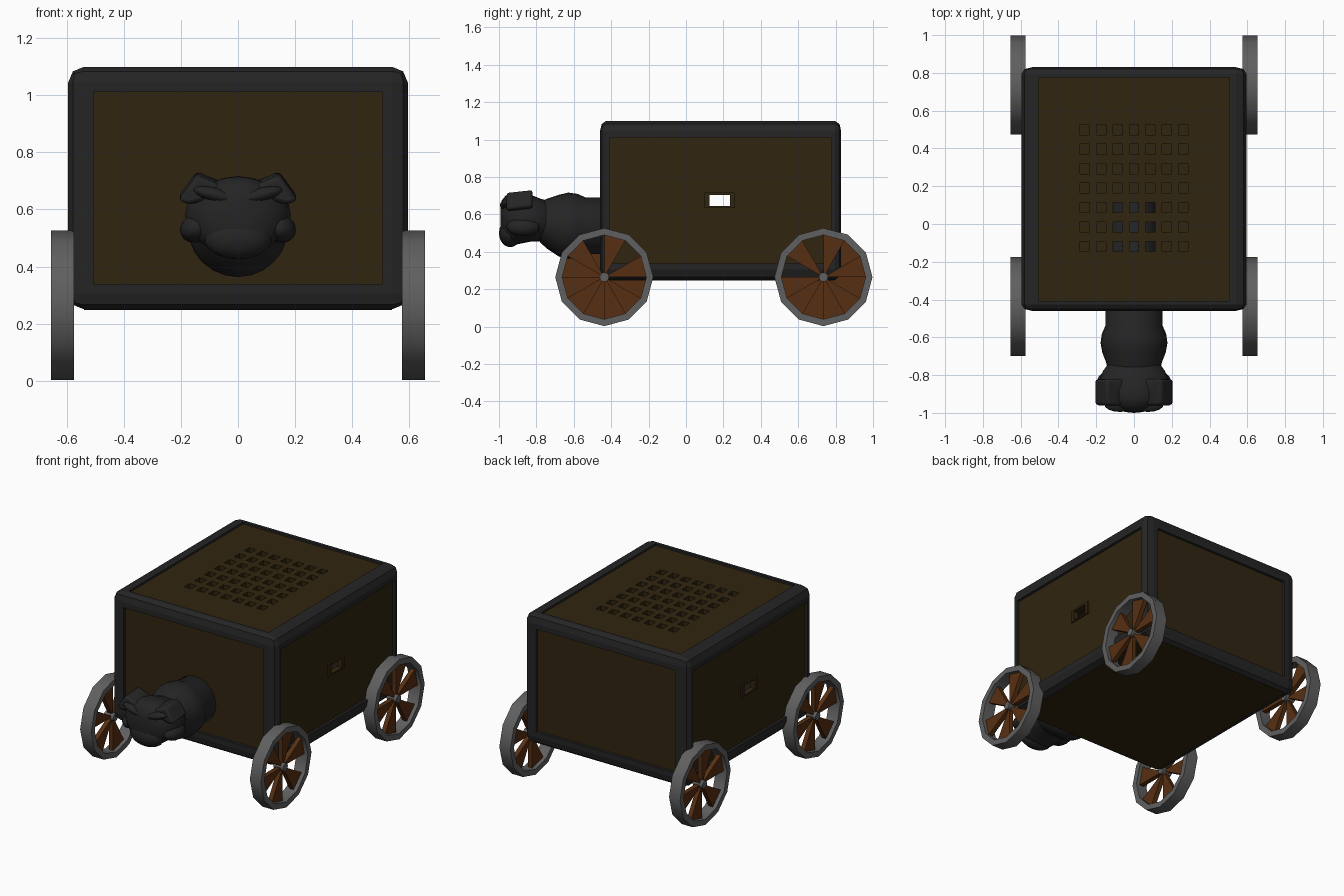
import bpy
import bmesh
from math import sin, cos, pi, radians
from mathutils import Matrix, Vector

if "Cube" in bpy.data.objects:
    bpy.data.objects.remove(bpy.data.objects["Cube"])


def material(name, r, g, b):
    m = bpy.data.materials.new(name)
    m.use_nodes = True
    m.diffuse_color = (r, g, b, 1)
    m.node_tree.nodes["Principled BSDF"].inputs["Base Color"].default_value = (r, g, b, 1)
    return m


IRON = material("dark iron", 0.018, 0.018, 0.019)
WOOD = material("dark wood", 0.030, 0.018, 0.005)
SPOKE = material("spoke wood", 0.095, 0.028, 0.006)
STEEL = material("wheel steel", 0.115, 0.115, 0.115)


def finish(name, bm, mat, smooth=None):
    bmesh.ops.recalc_face_normals(bm, faces=bm.faces)
    mesh = bpy.data.meshes.new(name)
    bm.to_mesh(mesh)
    bm.free()
    mesh.materials.append(mat)
    ob = bpy.data.objects.new(name, mesh)
    bpy.context.collection.objects.link(ob)
    if smooth:
        bpy.ops.object.select_all(action="DESELECT")
        ob.select_set(True)
        bpy.context.view_layer.objects.active = ob
        bpy.ops.object.shade_smooth_by_angle(angle=radians(smooth))
    return ob


def box(bm, lo, hi):
    size = [b - a for a, b in zip(lo, hi)]
    mid = [(a + b) / 2 for a, b in zip(lo, hi)]
    bmesh.ops.create_cube(bm, size=1, matrix=Matrix.Translation(mid) @ Matrix.Diagonal((*size, 1)))


def prism(bm, points, depth):
    """Extrude a polygon of 3D points along the depth vector."""
    face = bm.faces.new([bm.verts.new(p) for p in points])
    new = bmesh.ops.extrude_face_region(bm, geom=[face])["geom"]
    bmesh.ops.translate(bm, vec=depth, verts=[v for v in new if isinstance(v, bmesh.types.BMVert)])


def panel(name, us, vs, place, thickness, mat=WOOD):
    """Board on a grid of cut lines; cells odd in both directions are holes."""
    bm = bmesh.new()
    grid = [[bm.verts.new(place(u, v)) for v in vs] for u in us]
    for i in range(len(us) - 1):
        for j in range(len(vs) - 1):
            if not (i % 2 and j % 2):
                bm.faces.new((grid[i][j], grid[i + 1][j], grid[i + 1][j + 1], grid[i][j + 1]))
    ob = finish(name, bm, mat)
    mod = ob.modifiers.new("thickness", "SOLIDIFY")
    mod.thickness = thickness
    mod.offset = 0
    return ob


def cuts(lo, hi, centres, half):
    return [lo] + [c + s * half for c in centres for s in (-1, 1)] + [hi]


# Body frame: bevelled box with every face opened
MID_Y, MID_Z = 0.185, 0.675
bm = bmesh.new()
box(bm, (-0.595, -1.075, -0.425), (0.595, 1.075, 0.425))
bmesh.ops.bevel(bm, geom=bm.edges[:], offset=0.055, segments=2, profile=0.5, affect="EDGES")
big = sorted(bm.faces, key=lambda f: f.calc_area())[-6:]
bmesh.ops.inset_individual(bm, faces=big, thickness=0.048)
bmesh.ops.delete(bm, geom=big, context="FACES")
bmesh.ops.scale(bm, vec=(1, 0.6, 1), verts=bm.verts)
bmesh.ops.translate(bm, vec=(0, MID_Y, MID_Z), verts=bm.verts)
frame = finish("body_frame", bm, IRON)
mod = frame.modifiers.new("thickness", "SOLIDIFY")
mod.thickness = 0.04
mod.offset = -1

# Wooden panels
X, Y0, Y1, Z0, Z1 = 0.51, -0.41, 0.78, 0.33, 1.02
for name, y in (("front_panel", -0.43), ("back_panel", 0.80)):
    panel(name, (-X, X), (Z0, Z1), lambda u, v, y=y: (u, y, v), 0.025)
for name, x in (("right_panel", -0.565), ("left_panel", 0.565)):
    panel(name, cuts(Y0, Y1, [0.18], 0.055), cuts(Z0, Z1, [0.675], 0.03),
          lambda u, v, x=x: (x, u, v), 0.025)
    # Raised surround of the side window
    panel(name.replace("panel", "window_surround"), cuts(0.10, 0.26, [0.18], 0.055),
          cuts(0.635, 0.717, [0.675], 0.03), lambda u, v, x=x: (x * 1.015, u, v), 0.03)
panel("roof_panel", cuts(-X, X, [i * 0.087 for i in range(-3, 4)], 0.025),
      cuts(Y0, Y1, [0.19 + i * 0.103 for i in range(-3, 4)], 0.027),
      lambda u, v: (u, v, 1.072), 0.03)
panel("floor_panel", (-0.54, 0.54), (-0.425, 0.795), lambda u, v: (u, v, 0.263), 0.03)


# Wheels: twelve-sided rim, six wedge spokes, small hub
def wheel(name, side, cy, cz=0.265):
    x_in, x_out = side * 0.575, side * 0.655

    def at(x, r, a):
        return Vector((x, cy + r * cos(a), cz + r * sin(a)))

    bm = bmesh.new()
    loops = []
    for x, r in ((x_in, 0.225), (x_in, 0.262), (x_out, 0.262), (x_out, 0.225)):
        loops.append([bm.verts.new(at(x, r, k * pi / 6)) for k in range(12)])
    for i in range(4):
        a, b = loops[i], loops[(i + 1) % 4]
        for k in range(12):
            n = (k + 1) % 12
            bm.faces.new((a[k], a[n], b[n], b[k]))
    finish(name + "_rim", bm, STEEL, 35)

    bm = bmesh.new()
    start = pi / 6 if side < 0 else 0
    for k in range(6):
        a = start + k * pi / 3
        pts = [at(side * 0.6, r, t) for r, t in
               ((0.015, a), (0.23, a), (0.23, a + pi / 6), (0.015, a + pi / 6))]
        prism(bm, pts, (side * 0.03, 0, 0))
    finish(name + "_spokes", bm, SPOKE)

    bm = bmesh.new()
    bmesh.ops.create_cone(bm, cap_ends=True, segments=12, radius1=0.025, radius2=0.025, depth=0.07,
                          matrix=Matrix.Translation((side * 0.615, cy, cz)) @ Matrix.Rotation(pi / 2, 4, "Y"))
    finish(name + "_hub", bm, STEEL, 35)


for side, label in ((-1, "right"), (1, "left")):
    wheel("front_" + label + "_wheel", side, -0.437)
    wheel("back_" + label + "_wheel", side, 0.735)


# Barrel and animal head: elliptical sections along y
def loft(name, sections, n=24):
    bm = bmesh.new()
    rings = []
    for y, rx, zc, rz in sections:
        rings.append([bm.verts.new((rx * cos(2 * pi * k / n), y, zc + rz * sin(2 * pi * k / n)))
                      for k in range(n)])
    for a, b in zip(rings, rings[1:]):
        for k in range(n):
            m = (k + 1) % n
            bm.faces.new((a[k], a[m], b[m], b[k]))
    bm.faces.new(rings[0])
    bm.faces.new(rings[-1])
    return finish(name, bm, IRON, 50)


loft("barrel", [(0.12, 0.12, 0.54, 0.12), (-0.40, 0.13, 0.54, 0.13), (-0.43, 0.15, 0.54, 0.15),
                (-0.54, 0.152, 0.54, 0.152), (-0.58, 0.17, 0.54, 0.17), (-0.63, 0.177, 0.54, 0.177),
                (-0.68, 0.168, 0.54, 0.165), (-0.74, 0.145, 0.55, 0.135), (-0.78, 0.14, 0.56, 0.11)])
loft("head", [(-0.73, 0.13, 0.56, 0.11), (-0.78, 0.165, 0.57, 0.115), (-0.83, 0.185, 0.58, 0.125),
              (-0.88, 0.185, 0.58, 0.135), (-0.93, 0.165, 0.575, 0.14), (-0.965, 0.13, 0.575, 0.125),
              (-0.985, 0.085, 0.58, 0.095), (-0.993, 0.04, 0.58, 0.05)])


def lump(name, centre, radii, tilt=0):
    bm = bmesh.new()
    bmesh.ops.create_uvsphere(bm, u_segments=16, v_segments=10, radius=1,
                              matrix=Matrix.Translation(centre) @ Matrix.Rotation(tilt, 4, "Y")
                              @ Matrix.Diagonal((*radii, 1)))
    finish(name, bm, IRON, 60)


lump("muzzle", (0, -0.94, 0.50), (0.12, 0.06, 0.075))
for side, label in ((-1, "right"), (1, "left")):
    lump(label + "_jowl", (side * 0.145, -0.87, 0.535), (0.06, 0.09, 0.05), side * 0.4)
    lump(label + "_brow", (side * 0.075, -0.955, 0.65), (0.085, 0.04, 0.025), side * -0.25)
    # Folded ear
    bm = bmesh.new()
    outline = ((0.03, 0.655), (0.06, 0.70), (0.145, 0.735), (0.21, 0.645), (0.17, 0.63), (0.1, 0.65))
    prism(bm, [(side * x, -0.96, z) for x, z in outline], (0, 0.14, 0))
    for v in bm.verts:
        if v.co.y < -0.9:
            v.co.z -= 0.015
    ear = finish(label + "_ear", bm, IRON, 50)
    mod = ear.modifiers.new("soft edges", "BEVEL")
    mod.width = 0.015
    mod.segments = 2
